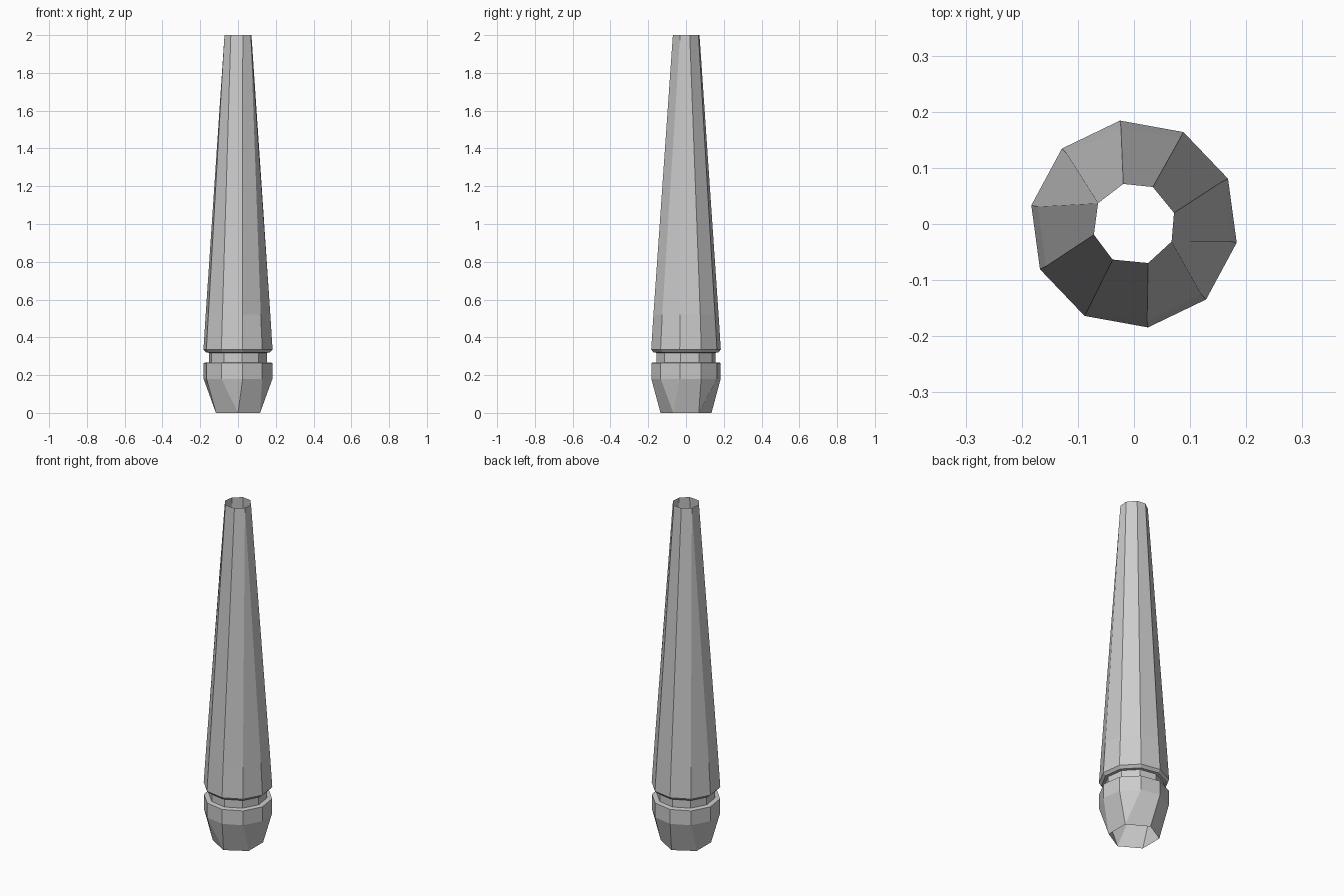
import bpy, bmesh
from math import radians, cos, sin

if "Cube" in bpy.data.objects:
    bpy.data.objects.remove(bpy.data.objects["Cube"])

SIDES = 10
BODY = [-154.3 + 36 * i for i in range(SIDES)]
# the open ends have fewer corners: repeated angles merge (6 at the foot, 8 at the tip)
FOOT = [-150, -90, -90, -30, -30, 30, 30, 90, 150, 150]
TIP = [-165, -121, -70, -25, -25, 15.5, 63, 105, 150, 150]

# (height, radius, corner angles) from the foot to the tip
rings = [
    (0.00, 0.135, FOOT),
    (0.18, 0.185, BODY),
    (0.265, 0.185, BODY),
    (0.268, 0.157, BODY),   # groove floor
    (0.318, 0.157, BODY),
    (0.320, 0.172, BODY),
    (0.335, 0.186, BODY),   # lower edge of the long taper
    (0.52, 0.174, BODY),
    (2.00, 0.074, TIP),
]


def loft(name, rings):
    bm = bmesh.new()
    loops = [[bm.verts.new((r * cos(radians(a)), r * sin(radians(a)), z))
              for a in angles] for z, r, angles in rings]
    for lower, upper in zip(loops, loops[1:]):
        for i in range(SIDES):
            j = (i + 1) % SIDES
            bm.faces.new((lower[i], lower[j], upper[j], upper[i]))
    bmesh.ops.remove_doubles(bm, verts=bm.verts[:], dist=0.0005)
    mesh = bpy.data.meshes.new(name)
    bm.to_mesh(mesh)
    bm.free()
    obj = bpy.data.objects.new(name, mesh)
    bpy.context.collection.objects.link(obj)
    return obj


# Open-ended faceted shaft with a grooved collar near the foot
loft("tapered_shaft", rings)
